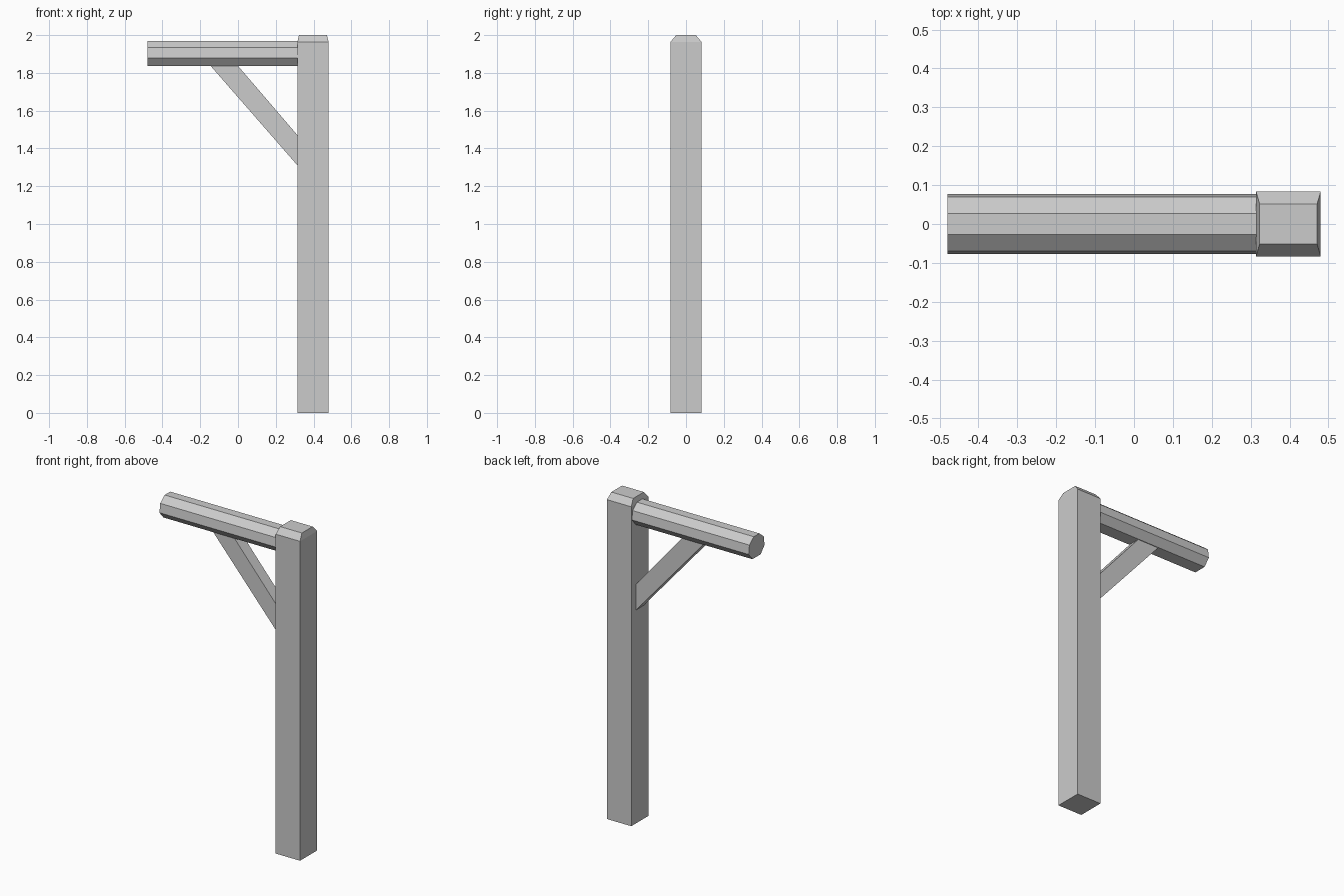
import bpy
import bmesh

cube = bpy.data.objects.get("Cube")
if cube:
    bpy.data.objects.remove(cube, do_unlink=True)

grey = bpy.data.materials.new("plain grey")
grey.use_nodes = True
grey.diffuse_color = (0.6, 0.6, 0.6, 1)
grey.node_tree.nodes["Principled BSDF"].inputs["Base Color"].default_value = (0.6, 0.6, 0.6, 1)


def loft(name, rings):
    """Join matching closed rings of points and cap both ends."""
    bm = bmesh.new()
    loops = [[bm.verts.new(p) for p in ring] for ring in rings]
    n = len(loops[0])
    for a, b in zip(loops, loops[1:]):
        for i in range(n):
            j = (i + 1) % n
            bm.faces.new((a[i], a[j], b[j], b[i]))
    bm.faces.new(loops[0])
    bm.faces.new(loops[-1])
    bmesh.ops.recalc_face_normals(bm, faces=bm.faces)
    mesh = bpy.data.meshes.new(name)
    bm.to_mesh(mesh)
    bm.free()
    mesh.materials.append(grey)
    obj = bpy.data.objects.new(name, mesh)
    bpy.context.collection.objects.link(obj)
    return obj


def rectangle(cx, half_x, half_y, z):
    return [(cx + sx * half_x, sy * half_y, z)
            for sx, sy in ((-1, -1), (1, -1), (1, 1), (-1, 1))]


# Square post with a chamfered top
POST_X, HALF = 0.397, 0.083
loft("post", [rectangle(POST_X, HALF, HALF, 0),
              rectangle(POST_X, HALF, HALF, 1.963),
              rectangle(POST_X, 0.074, 0.052, 2)])

# Eight-sided crossbeam, mirrored half profile of (y, z)
half_profile = [(0.04, 1.837), (0.077, 1.88), (0.07, 1.935), (0.027, 1.97)]
profile = half_profile + [(-y, z) for y, z in reversed(half_profile)]
loft("crossbeam", [[(x, y, z) for y, z in profile] for x in (-0.48, 0.315)])

# Diagonal brace between post and crossbeam
side = [(0.315, 1.31), (0.315, 1.47), (0.0, 1.837), (-0.145, 1.837)]
loft("brace", [[(x, y, z) for x, z in side] for y in (-0.036, 0.036)])
